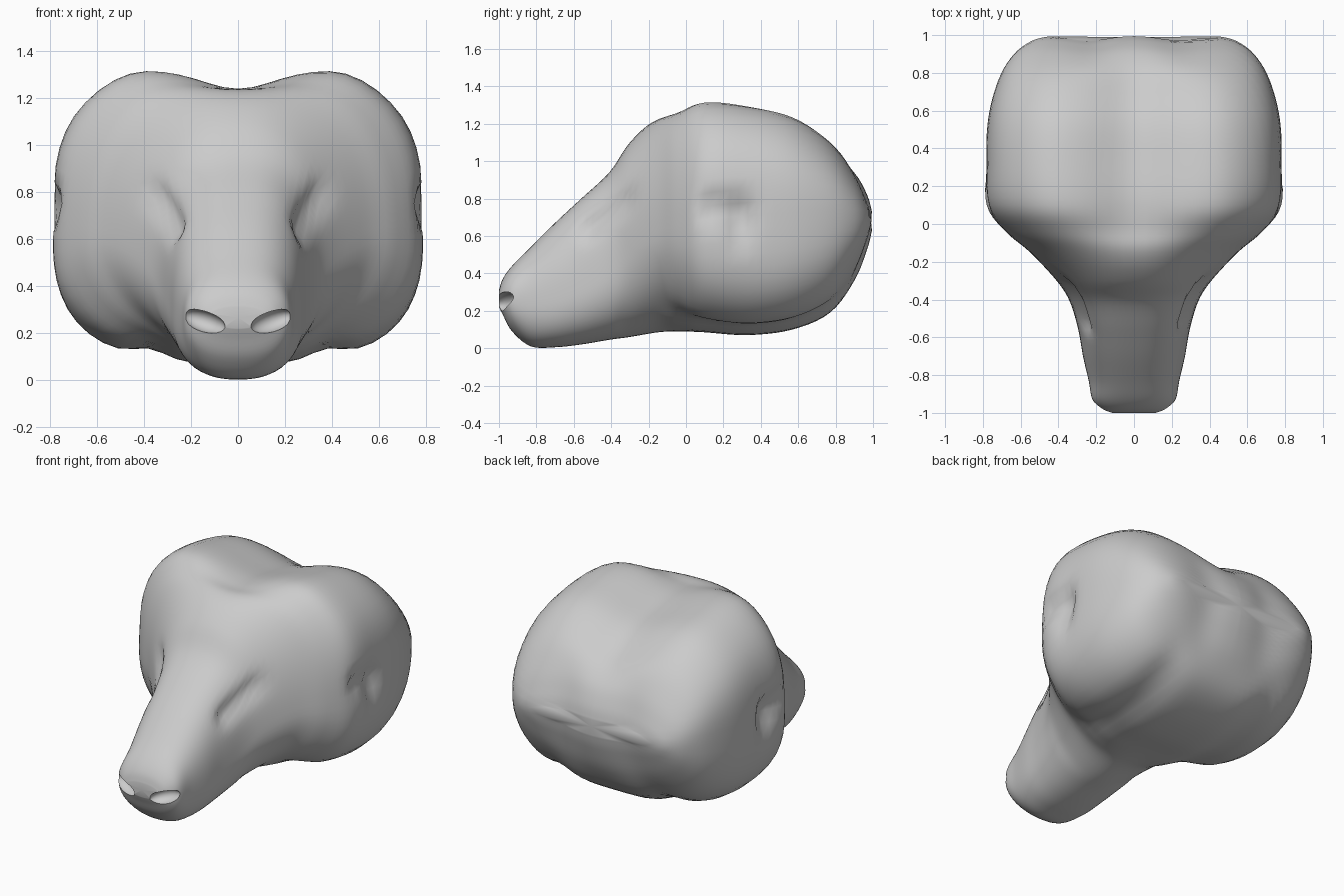
import bpy, bmesh, math
from mathutils import Vector
from mathutils.geometry import intersect_point_line

if "Cube" in bpy.data.objects:
    bpy.data.objects.remove(bpy.data.objects["Cube"])

# Head sections: y, half width, top z, widest z, bottom z, top power, bottom power
SECTIONS = [
    (-1.00, 0.12, 0.31, 0.27, 0.22, 2.0, 2.0),
    (-0.98, 0.17, 0.37, 0.27, 0.18, 2.2, 2.2),
    (-0.93, 0.22, 0.44, 0.26, 0.09, 2.3, 2.4),
    (-0.83, 0.24, 0.54, 0.25, 0.01, 2.4, 2.4),
    (-0.70, 0.27, 0.67, 0.27, 0.005, 2.5, 2.5),
    (-0.56, 0.295, 0.80, 0.32, 0.02, 2.6, 2.4),
    (-0.41, 0.34, 0.94, 0.40, 0.045, 2.5, 2.2),
    (-0.30, 0.41, 1.10, 0.50, 0.06, 2.3, 1.9),
    (-0.15, 0.55, 1.24, 0.58, 0.085, 2.4, 1.75),
    (-0.04, 0.68, 1.29, 0.60, 0.09, 2.7, 2.0),
    (0.10, 0.78, 1.325, 0.62, 0.085, 3.1, 2.6),
    (0.33, 0.785, 1.295, 0.64, 0.07, 3.4, 3.0),
    (0.57, 0.77, 1.24, 0.66, 0.10, 3.2, 3.0),
    (0.77, 0.715, 1.115, 0.68, 0.19, 2.9, 2.8),
    (0.90, 0.635, 0.96, 0.69, 0.36, 2.6, 2.5),
    (0.97, 0.54, 0.82, 0.69, 0.53, 2.3, 2.3),
    (0.995, 0.45, 0.73, 0.69, 0.63, 2.1, 2.1),
]
AROUND, STEPS = 72, 5


def catmull(a, b, c, d, t):
    return [0.5 * (2*q + (r-p)*t + (2*p-5*q+4*r-s)*t*t + (3*q-p-3*r+s)*t**3)
            for p, q, r, s in zip(a, b, c, d)]


def ramp(v, a, b):
    t = min(1, max(0, (v - a) / (b - a)))
    return t * t * (3 - 2 * t)


def dent(p, a, b, radius, depth):
    """Press the side surface inwards along the line a-b, on both sides."""
    q = Vector((abs(p.x), p.y, p.z))
    a, b = Vector(a), Vector(b)
    near, t = intersect_point_line(q, a, b)
    near = a.lerp(b, min(1, max(0, t)))
    push = depth * math.exp(-((q - near).length / radius) ** 2)
    p.x -= math.copysign(push, p.x)


def head_point(sec, ang):
    y, w, top, mid, bot, n_top, n_bot = sec
    c, s = math.cos(ang), math.sin(ang)
    h, n = (top - mid, n_top) if s > 0 else (mid - bot, n_bot)
    r = (abs(c / w) ** n + abs(s / h) ** n) ** (-1 / n)
    p = Vector((r * c, y, mid + r * s))
    skull = ramp(y, -0.25, 0.1) * (1 - ramp(y, 0.7, 1.0))
    if s > 0:   # valley between the crown lobes
        p.z -= 0.085 * skull * math.exp(-(p.x / 0.22) ** 2) * s
        p.z += 0.03 * skull * math.exp(-((abs(p.x) - 0.48) / 0.16) ** 2) * s
    else:       # groove between cheeks and throat
        p.z += 0.05 * skull * math.exp(-((abs(p.x) - 0.38) / 0.10) ** 2) * -s
    # shallow hollows in the back
    p.y -= 0.025 * ramp(y, 0.8, 1) * math.exp(-((abs(p.x) - 0.24) / 0.13) ** 2)
    # eye slots and ear hollows
    dent(p, (0.27, -0.52, 0.64), (0.36, -0.31, 0.79), 0.055, 0.04)
    dent(p, (0.79, 0.13, 0.75), (0.79, 0.29, 0.73), 0.06, 0.055)
    dent(p, (0.79, 0.29, 0.73), (0.79, 0.29, 0.61), 0.06, 0.04)
    return p


# Head: lofted skin
bm = bmesh.new()
rows = []
last = len(SECTIONS) - 1
for i in range(last):
    pts = [SECTIONS[max(0, min(last, i + k))] for k in (-1, 0, 1, 2)]
    rows += [catmull(*pts, j / STEPS) for j in range(STEPS)]
rows.append(SECTIONS[-1])
rings = [[bm.verts.new(head_point(r, 2 * math.pi * k / AROUND)) for k in range(AROUND)]
         for r in rows]
for a, b in zip(rings, rings[1:]):
    for k in range(AROUND):
        m = (k + 1) % AROUND
        bm.faces.new((a[k], a[m], b[m], b[k]))
for ring in (rings[0], rings[-1]):
    tip = bm.verts.new(sum((v.co for v in ring), Vector()) / AROUND)
    for k in range(AROUND):
        bm.faces.new((ring[k], ring[(k + 1) % AROUND], tip))
bmesh.ops.recalc_face_normals(bm, faces=bm.faces)
mesh = bpy.data.meshes.new("head")
bm.to_mesh(mesh)
bm.free()
head = bpy.data.objects.new("head", mesh)
bpy.context.collection.objects.link(head)

# Nostrils: slanted hollows cut into the nose
for side in (-1, 1):
    bpy.ops.mesh.primitive_uv_sphere_add(
        segments=20, ring_count=12, location=(side * 0.145, -0.975, 0.25),
        rotation=(0, -side * 0.3, side * 0.45))
    cutter = bpy.context.object
    cutter.name = "nostril_cutter"
    cutter.scale = (0.10, 0.055, 0.045)
    cutter.hide_render = True
    mod = head.modifiers.new("nostril", 'BOOLEAN')
    mod.operation = 'DIFFERENCE'
    mod.solver = 'EXACT'
    mod.object = cutter
    bpy.context.view_layer.objects.active = head
    bpy.ops.object.modifier_apply(modifier=mod.name)
    bpy.data.objects.remove(cutter)

bpy.ops.object.select_all(action='DESELECT')
head.select_set(True)
bpy.context.view_layer.objects.active = head
bpy.ops.object.shade_smooth_by_angle(angle=math.radians(60))
